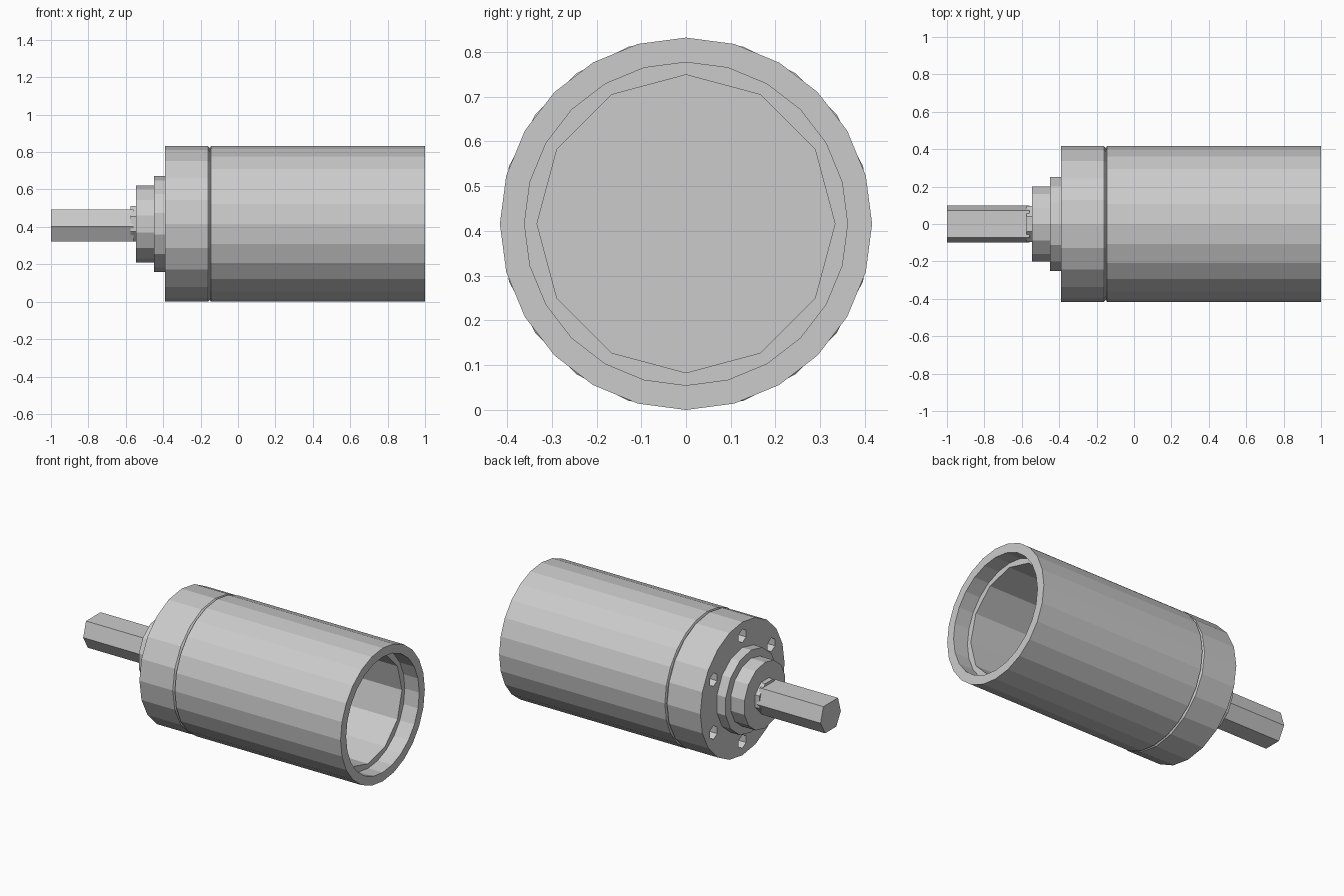
import bpy
import bmesh
from math import sin, cos, pi

if "Cube" in bpy.data.objects:
    bpy.data.objects.remove(bpy.data.objects["Cube"])

AXIS_Z = 0.416
OUTER = 0.416

steel = bpy.data.materials.new("light grey metal")
steel.use_nodes = True
GREY = (0.6, 0.6, 0.6, 1)
steel.diffuse_color = GREY
steel.node_tree.nodes["Principled BSDF"].inputs["Base Color"].default_value = GREY


def finish(name, bm):
    bmesh.ops.recalc_face_normals(bm, faces=bm.faces)
    mesh = bpy.data.meshes.new(name)
    bm.to_mesh(mesh)
    bm.free()
    mesh.materials.append(steel)
    obj = bpy.data.objects.new(name, mesh)
    bpy.context.collection.objects.link(obj)
    return obj


def ring(bm, x, radius, sides, y=0, z=0, turn=0):
    """Regular polygon of points around the x direction."""
    angles = [turn + 2 * pi * i / sides for i in range(sides)]
    return [bm.verts.new((x, y + radius * sin(a), AXIS_Z + z + radius * cos(a)))
            for a in angles]


def bridge(bm, a, b):
    for i in range(len(a)):
        j = (i + 1) % len(a)
        bm.faces.new((a[i], a[j], b[j], b[i]))


def cap(bm, outline):
    bm.faces.new(outline)


def lathe(name, profile, sides, turn=0):
    """Closed solid from (x, radius) steps, capped at both ends."""
    bm = bmesh.new()
    rings = [ring(bm, x, r, sides, turn=turn) for x, r in profile]
    for a, b in zip(rings, rings[1:]):
        bridge(bm, a, b)
    cap(bm, rings[0])
    cap(bm, rings[-1])
    return finish(name, bm)


# Housing: outer wall, rim and stepped mouth
bm = bmesh.new()
steps = [(-0.15, 0.405), (-0.145, OUTER), (1, OUTER), (1, 0.361), (0.9, 0.361)]
rings = [ring(bm, x, r, 24) for x, r in steps]
for a, b in zip(rings, rings[1:]):
    bridge(bm, a, b)
cap(bm, rings[0])

# Coarser twelve-sided bore, joined to the mouth by a flat shoulder
mouth = ring(bm, 0.9, 0.333, 12)
floor = ring(bm, -0.13, 0.333, 12)
bridge(bm, mouth, floor)
cap(bm, floor)
for i in range(12):
    j = (i + 1) % 12
    outer = [rings[-1][(2 * i + k) % 24] for k in range(3)]
    bm.faces.new(outer + [mouth[j], mouth[i]])
finish("motor_housing", bm)

# Front cap, with a shallow groove where it meets the housing
end_cap = lathe("end_cap", [(-0.39, OUTER), (-0.16, OUTER), (-0.15, 0.405)], 20)

# Six blind screw holes
bm = bmesh.new()
for i in range(6):
    a = i * pi / 3
    spot = dict(y=0.33 * sin(a), z=0.33 * cos(a))
    near = ring(bm, -0.45, 0.042, 6, **spot)
    far = ring(bm, -0.27, 0.042, 6, **spot)
    bridge(bm, near, far)
    cap(bm, near)
    cap(bm, far)
cutter = finish("screw_hole_cutter", bm)
cutter.hide_render = True
cut = end_cap.modifiers.new("screw_holes", "BOOLEAN")
cut.operation = "DIFFERENCE"
cut.solver = "EXACT"
cut.object = cutter
bpy.context.view_layer.objects.active = end_cap
bpy.ops.object.modifier_apply(modifier=cut.name)
bpy.data.objects.remove(cutter)

# Stepped bearing boss
lathe("bearing_flange", [(-0.45, 0.257), (-0.38, 0.257)], 14)
lathe("bearing_boss", [(-0.545, 0.206), (-0.44, 0.206)], 14)

# Output shaft: short round collar, then a D section with the flat on top
lathe("shaft_root", [(-0.575, 0.103), (-0.54, 0.103)], 8, pi / 8)
half = [(0.072, 0.078), (0.1, -0.015), (0.055, -0.095)]
section = half + [(-y, z) for y, z in reversed(half)]
bm = bmesh.new()
tip, root = [[bm.verts.new((x, y, AXIS_Z + z)) for y, z in section]
             for x in (-1, -0.56)]
bridge(bm, tip, root)
cap(bm, tip)
cap(bm, root)
finish("output_shaft", bm)
